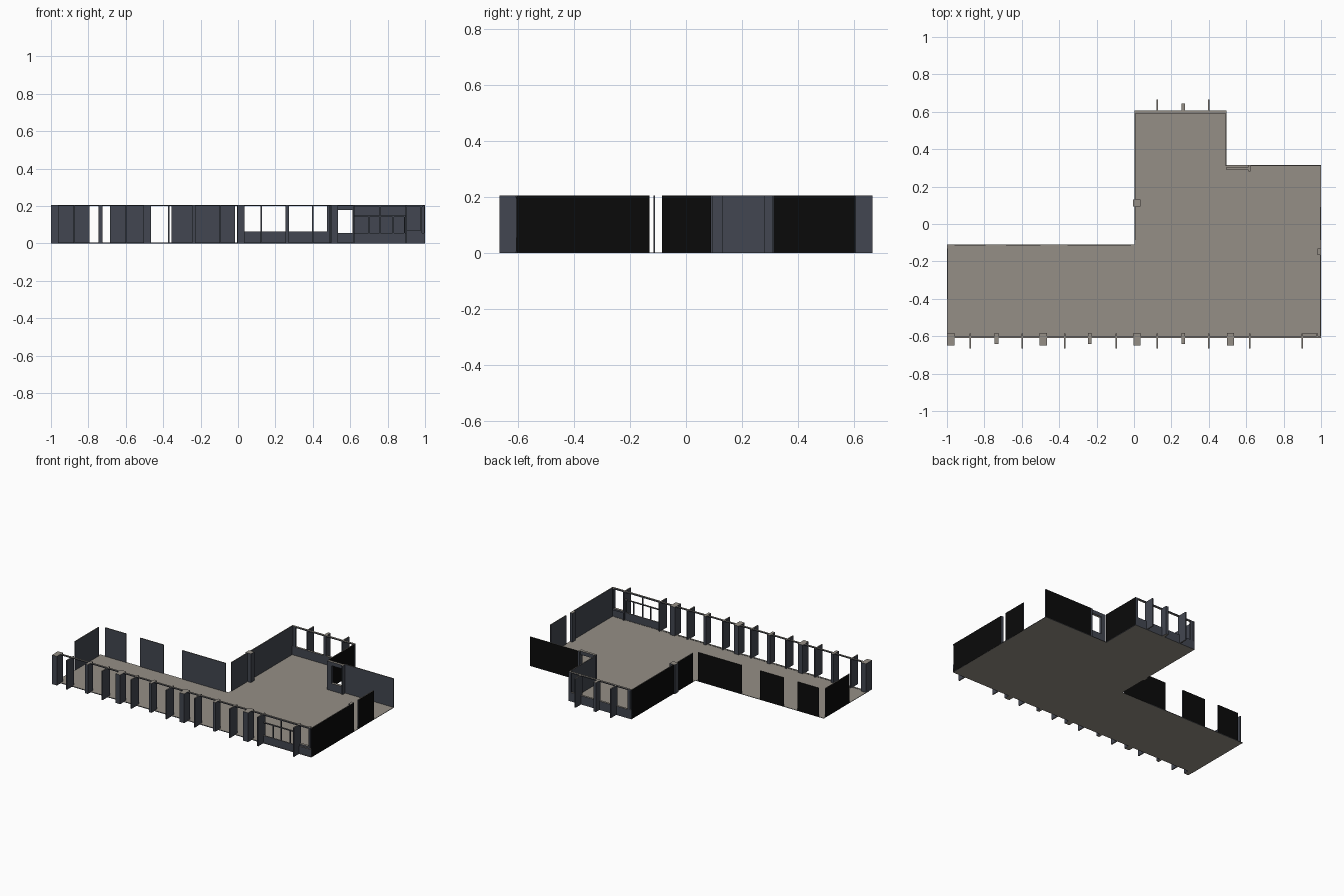
import bpy, bmesh

if "Cube" in bpy.data.objects:
    bpy.data.objects.remove(bpy.data.objects["Cube"])

def material(name, rgb):
    m = bpy.data.materials.new(name)
    m.diffuse_color = (*rgb, 1)
    m.use_nodes = True
    m.node_tree.nodes["Principled BSDF"].inputs["Base Color"].default_value = m.diffuse_color
    return m

STONE = material("warm_grey", (0.30, 0.275, 0.24))
SLATE = material("slate", (0.055, 0.062, 0.082))
BLACK = material("black", (0.003, 0.003, 0.003))
H = 0.206           # wall height
F = 0.003           # floor thickness


def finish(name, bm, outer=None):
    """Grey on horizontal faces, black on the outward side, slate elsewhere."""
    bmesh.ops.recalc_face_normals(bm, faces=bm.faces)
    for f in bm.faces:
        n = f.normal
        if abs(n.z) > 0.5:
            f.material_index = 0
        elif outer and n.x * outer[0] + n.y * outer[1] > 0.5:
            f.material_index = 2
        else:
            f.material_index = 1
    me = bpy.data.meshes.new(name)
    bm.to_mesh(me)
    bm.free()
    for m in (STONE, SLATE, BLACK):
        me.materials.append(m)
    ob = bpy.data.objects.new(name, me)
    bpy.context.collection.objects.link(ob)
    return ob


def box(name, x0, x1, y0, y1, z0=0.0, z1=H, outer=None):
    bm = bmesh.new()
    bmesh.ops.create_cube(bm, size=1)
    for v in bm.verts:
        v.co = (x1 if v.co.x > 0 else x0,
                y1 if v.co.y > 0 else y0,
                z1 if v.co.z > 0 else z0)
    return finish(name, bm, outer)


# Floor slab
bm = bmesh.new()
plan = [(-1, -.605), (1, -.605), (1, .315), (.495, .315),
        (.495, .605), (.003, .605), (.003, -.11), (-1, -.11)]
face = bm.faces.new([bm.verts.new((x, y, 0)) for x, y in plan])
up = bmesh.ops.extrude_face_region(bm, geom=[face])
bmesh.ops.translate(bm, vec=(0, 0, F),
                    verts=[g for g in up["geom"] if isinstance(g, bmesh.types.BMVert)])
finish("floor", bm)

# Solid walls: slate inside, black outside
T = 0.006
for x0, x1 in [(-.96, -.795), (-.685, -.5), (-.355, -.015)]:
    box("wing_back_wall", x0, x1, -.11 - T, -.11, outer=(0, 1))
box("left_end_wall", -1, -1 + T, -.40, -.13, outer=(-1, 0))
box("inner_left_wall", .003, .003 + T, -.085, .605, outer=(-1, 0))
for y0, y1 in [(-.605, -.13), (-.085, .09)]:
    box("right_wall", 1 - T, 1, y0, y1, outer=(1, 0))
box("right_back_wall", .62, 1, .315 - T, .315, outer=(0, 1))
box("bay_side_wall", .495 - T, .495, .31, .605, outer=(1, 0))

# Front facade: rail, deep fins, narrow posts and square columns
box("front_top_rail", -1, 1, -.61, -.598, .199, H)
box("front_bottom_rail", -1, 1, -.61, -.598, 0, .005)
for x in (-.875, -.597, -.37, -.095, .125, .4, .62, .9):
    box("front_fin", x - .004, x + .004, -.666, -.585)
for x in (-.735, -.237, .263):
    box("front_post", x - .01, x + .01, -.642, -.583)
for x in (-.98, -.485, .015, .515):
    box("front_column", x - .019, x + .019, -.65, -.583)

# Front right window with sill and glazing bars
box("front_window_sill", .62, 1, -.608, -.6, 0, .055)
box("front_window_transom", .62, .9, -.608, -.6, .142, .149)
box("front_window_header", .62, .99, -.608, -.6, .196, H)
for x in (.70, .76, .83, .89):
    box("front_window_bar", x - .003, x + .003, -.608, -.6, .055, .145)
box("front_window_upper_bar", .757, .763, -.608, -.6, .145, .2)
box("corner_ledge", .9, .985, -.603, -.585, .055, .068)
box("corner_window_post", .975, .985, -.603, -.585, .055, H)

# Back bay windows: sill, rail, fins and post
box("bay_sill", .003, .495, .592, .606, 0, .063)
box("bay_top_rail", .003, .495, .592, .606, .199, H)
for x in (.025, .485):
    box("bay_jamb", x - .01, x + .01, .592, .606)
for x in (.125, .4):
    box("bay_fin", x - .004, x + .004, .592, .666)
box("bay_post", .253, .273, .592, .645)

# Small window beside the bay
box("side_window_sill", .495, .62, .288, .306, 0, .055)
box("side_window_header", .495, .62, .288, .306, .18, H)
box("side_window_left_jamb", .495, .53, .288, .306, .055, .18)
box("side_window_right_jamb", .612, .622, .28, .315)

# Free-standing pillars
box("inner_pillar", -.006, .036, .093, .132)
box("right_pillar", .98, .998, -.167, -.13)
